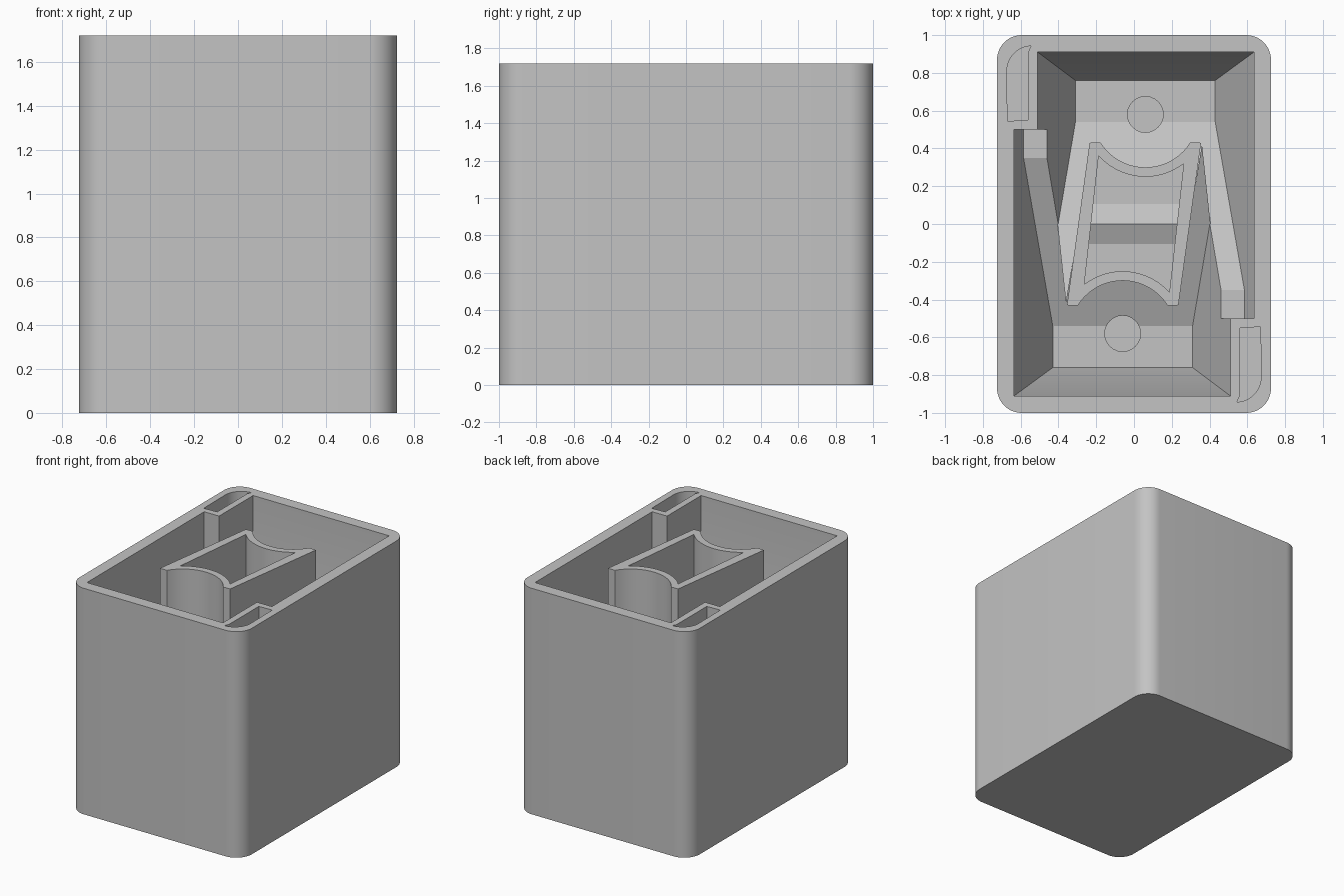
import bpy, bmesh, math
from mathutils import Matrix

cube = bpy.data.objects.get("Cube")
if cube:
    bpy.data.objects.remove(cube, do_unlink=True)

HEIGHT, FLOOR, ABOVE = 1.72, 0.12, 1.9
HOPPER, LEDGE = 0.49, 0.37          # heights above the floor
RAMP_LOW, RAMP_HIGH = 0.54, -0.35   # y range of one ramp
SLOPE = LEDGE / (RAMP_LOW - RAMP_HIGH)

grey = bpy.data.materials.new("plain_grey")
grey.use_nodes = True
grey.diffuse_color = (0.55, 0.55, 0.55, 1)
grey.node_tree.nodes["Principled BSDF"].inputs["Base Color"].default_value = (0.55, 0.55, 0.55, 1)


def finish(name, bm):
    bmesh.ops.recalc_face_normals(bm, faces=bm.faces)
    mesh = bpy.data.meshes.new(name)
    bm.to_mesh(mesh)
    bm.free()
    mesh.materials.append(grey)
    obj = bpy.data.objects.new(name, mesh)
    bpy.context.collection.objects.link(obj)
    return obj


def prism(name, outline, z0, z1):
    bm = bmesh.new()
    face = bm.faces.new([bm.verts.new((x, y, z0)) for x, y in outline])
    up = bmesh.ops.extrude_face_region(bm, geom=[face])["geom"]
    verts = [v for v in up if isinstance(v, bmesh.types.BMVert)]
    bmesh.ops.translate(bm, verts=verts, vec=(0, 0, z1 - z0))
    return finish(name, bm)


def hull(name, points):
    bm = bmesh.new()
    for p in points:
        bm.verts.new(p)
    bmesh.ops.convex_hull(bm, input=bm.verts)
    bmesh.ops.dissolve_limit(bm, angle_limit=0.01, verts=bm.verts, edges=bm.edges)
    return finish(name, bm)


def arc(cx, cy, r, a0, a1, n=12):
    angles = [math.radians(a0 + (a1 - a0) * i / n) for i in range(n + 1)]
    return [(cx + r * math.cos(a), cy + r * math.sin(a)) for a in angles]


def turned(points):
    return [(-x, -y) for x, y in points]


def half_turn(obj):
    obj.data.transform(Matrix.Rotation(math.pi, 4, 'Z'))
    return obj


def cut(target, cutter):
    cutter.hide_render = True
    mod = target.modifiers.new("cut", 'BOOLEAN')
    mod.operation, mod.solver, mod.object = 'DIFFERENCE', 'EXACT', cutter
    bpy.context.view_layer.objects.active = target
    bpy.ops.object.modifier_apply(modifier=mod.name)
    bpy.data.objects.remove(cutter, do_unlink=True)


def wall_pair(y, h, z=None):
    # left and right ends of a cavity section at height h above the floor
    z = FLOOR + h if z is None else z
    return [(-0.31 - 0.408 * h, y, z), (0.43 + 0.418 * h, y, z)]


# outer casing with rounded corners
R, W, L = 0.13, 0.725, 1.0
casing_outline = []
for sx, sy, a in ((1, 1, 0), (-1, 1, 90), (-1, -1, 180), (1, -1, 270)):
    casing_outline += arc(sx * (W - R), sy * (L - R), R, a, a + 90)
casing = prism("casing", casing_outline, 0, HEIGHT)


# tapered basin with a ramp
def basin():
    pts = wall_pair(0.76, 0) + wall_pair(RAMP_LOW, 0) + wall_pair(RAMP_HIGH, LEDGE)
    for y in (0.91, RAMP_HIGH):
        pts += wall_pair(y, HOPPER) + wall_pair(y, HOPPER, ABOVE)
    return hull("basin_cutter", pts)


# flat ledge at the head of the ramp
def ledge():
    pts = []
    for y in (RAMP_HIGH + 0.05, -0.5):
        pts += wall_pair(y, LEDGE) + wall_pair(y, HOPPER) + wall_pair(y, HOPPER, ABOVE)
    return hull("ledge_cutter", pts)


# narrow curved slot beside each basin
def slot():
    outline = [(-0.67, 0.545), (-0.56, 0.55), (-0.56, 0.91), (-0.545, 0.943)]
    outline += arc(-0.54, 0.81, 0.133, 95, 180, 8)
    return prism("slot_cutter", outline, 0.3, ABOVE)


# round recess in the floor
def recess():
    return prism("recess_cutter", arc(0.06, 0.58, 0.095, 0, 345, 23), FLOOR - 0.06, FLOOR + 0.2)


for make in (basin, ledge, slot, recess):
    cut(casing, make())
    cut(casing, half_turn(make()))

# hollow central tower with concave ends
tower_half = [(-0.235, 0.43)] + arc(0.06, 0.58, 0.28, 212, 328, 20) + [(0.355, 0.43)]
tower = prism("centre_tower", tower_half + turned(tower_half), FLOOR - 0.04, HEIGHT)
pocket_half = arc(0.06, 0.58, 0.33, 221.5, 308, 20)
cut(tower, prism("pocket_cutter", pocket_half + turned(pocket_half), 0.3, ABOVE))


# raised ramp wedges along the sides of the tower
def wedge(name):
    pts = []
    for x, y in ((-0.405, 0), (-0.36, -0.42), (-0.29, 0)):
        pts += [(x, y, FLOOR - 0.04), (x, y, FLOOR + SLOPE * (RAMP_LOW - y))]
    return hull(name, pts)


parts = [casing, tower, wedge("right_ramp_wedge"), half_turn(wedge("left_ramp_wedge"))]

for obj in parts:
    bpy.ops.object.select_all(action='DESELECT')
    obj.select_set(True)
    bpy.context.view_layer.objects.active = obj
    bpy.ops.object.shade_smooth_by_angle(angle=math.radians(20))
